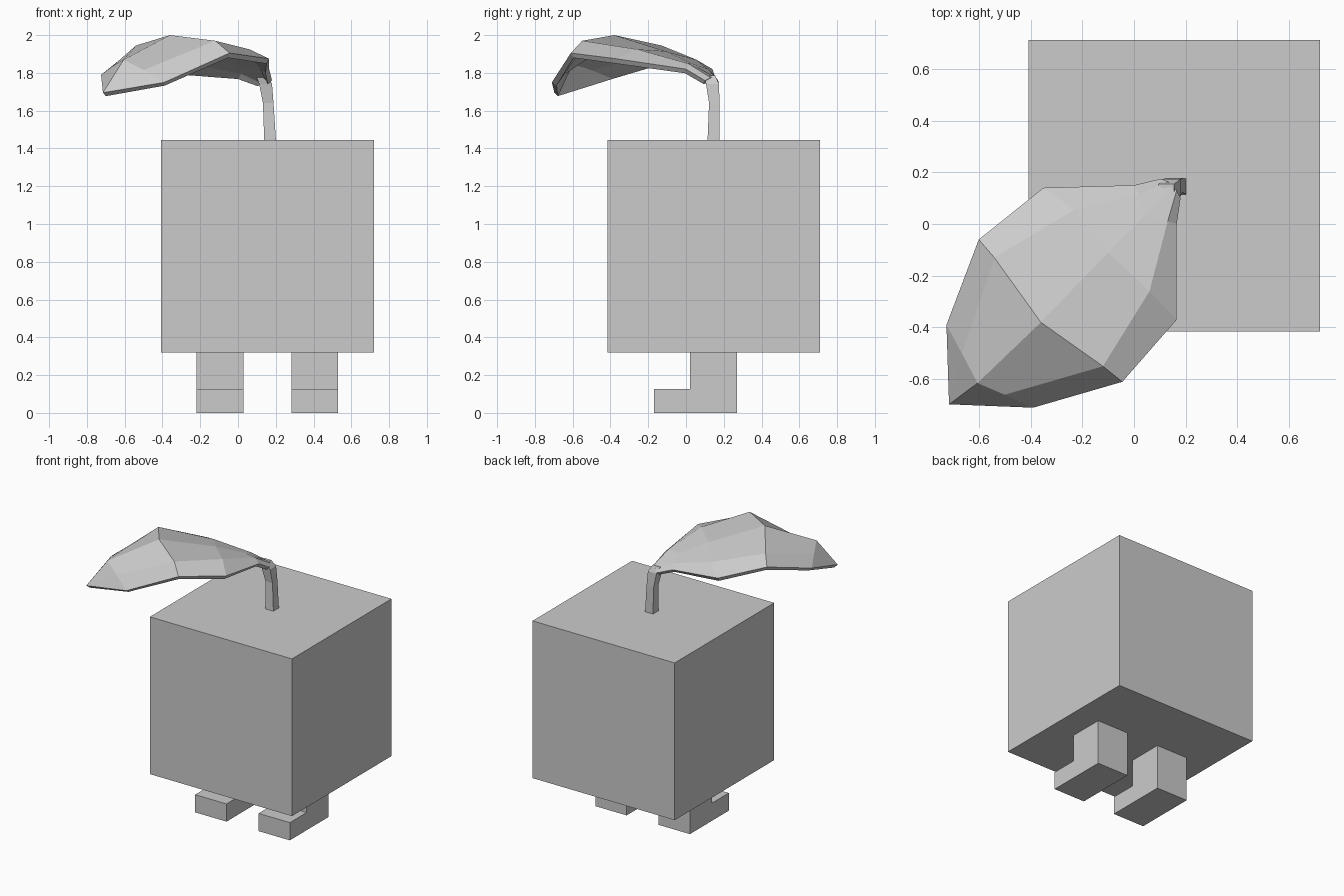
import bpy, bmesh

if "Cube" in bpy.data.objects:
    bpy.data.objects.remove(bpy.data.objects["Cube"])

def make_object(name, verts, faces):
    mesh = bpy.data.meshes.new(name)
    mesh.from_pydata(verts, [], faces)
    mesh.update()
    obj = bpy.data.objects.new(name, mesh)
    bpy.context.collection.objects.link(obj)
    return obj

def fix_normals(obj):
    bm = bmesh.new()
    bm.from_mesh(obj.data)
    bmesh.ops.recalc_face_normals(bm, faces=bm.faces)
    bm.to_mesh(obj.data)
    bm.free()

# Cube body
bpy.ops.mesh.primitive_cube_add(size=1.127, location=(0.156, 0.147, 0.882))
bpy.context.object.name = "body"

# L-shaped legs with feet, extruded from a side profile
profile = [(-0.17, 0), (0.27, 0), (0.27, 0.32), (0.02, 0.32), (0.02, 0.127), (-0.17, 0.127)]
n = len(profile)
for name, x0, x1 in (("left_leg", -0.22, 0.028), ("right_leg", 0.282, 0.53)):
    verts = [(x, y, z) for x in (x0, x1) for y, z in profile]
    faces = [tuple(range(n)), tuple(range(2 * n - 1, n - 1, -1))]
    faces += [(i, (i + 1) % n, (i + 1) % n + n, i + n) for i in range(n)]
    fix_normals(make_object(name, verts, faces))

# Square stem bending into the leaf: centre x, y, z, half width
rings = [(0.17, 0.145, 1.44, 0.031), (0.16, 0.15, 1.64, 0.028),
         (0.146, 0.14, 1.742, 0.034), (0.125, 0.125, 1.785, 0.03)]
verts = [(x + sx * h, y + sy * h, z) for x, y, z, h in rings
         for sx, sy in ((-1, -1), (1, -1), (1, 1), (-1, 1))]
faces = [(3, 2, 1, 0), (12, 13, 14, 15)]
faces += [(r * 4 + i, r * 4 + (i + 1) % 4, r * 4 + 4 + (i + 1) % 4, r * 4 + 4 + i)
          for r in range(3) for i in range(4)]
fix_normals(make_object("stem", verts, faces))

# Drooping faceted leaf: cross-sections from left edge to right edge, then the tip
rows = [
    [(0.105, 0.175, 1.75), (0.13, 0.165, 1.768), (0.148, 0.15, 1.78), (0.165, 0.13, 1.775), (0.18, 0.10, 1.76)],
    [(0.0, 0.15, 1.79), (0.02, 0.115, 1.82), (0.04, 0.03, 1.85), (0.13, 0.01, 1.85), (0.165, 0.0, 1.82)],
    [(-0.35, 0.14, 1.82), (-0.23, 0.055, 1.87), (-0.10, -0.11, 1.915), (0.06, -0.26, 1.925), (0.165, -0.37, 1.875)],
    [(-0.60, -0.06, 1.89), (-0.54, -0.13, 1.945), (-0.36, -0.38, 2.0), (-0.12, -0.55, 1.97), (-0.045, -0.61, 1.905)],
    [(-0.725, -0.39, 1.79), (-0.665, -0.50, 1.835), (-0.605, -0.615, 1.87), (-0.50, -0.66, 1.815), (-0.39, -0.71, 1.75)],
]
verts = [p for row in rows for p in row] + [(-0.715, -0.697, 1.695)]
faces = [(r * 5 + c, r * 5 + 5 + c, r * 5 + 6 + c, r * 5 + 1 + c)
         for r in range(4) for c in range(4)]
faces += [(20 + c, 25, 21 + c) for c in range(4)]
leaf = make_object("leaf", verts, faces)
thick = leaf.modifiers.new("thickness", "SOLIDIFY")
thick.thickness = 0.03
thick.offset = -1
